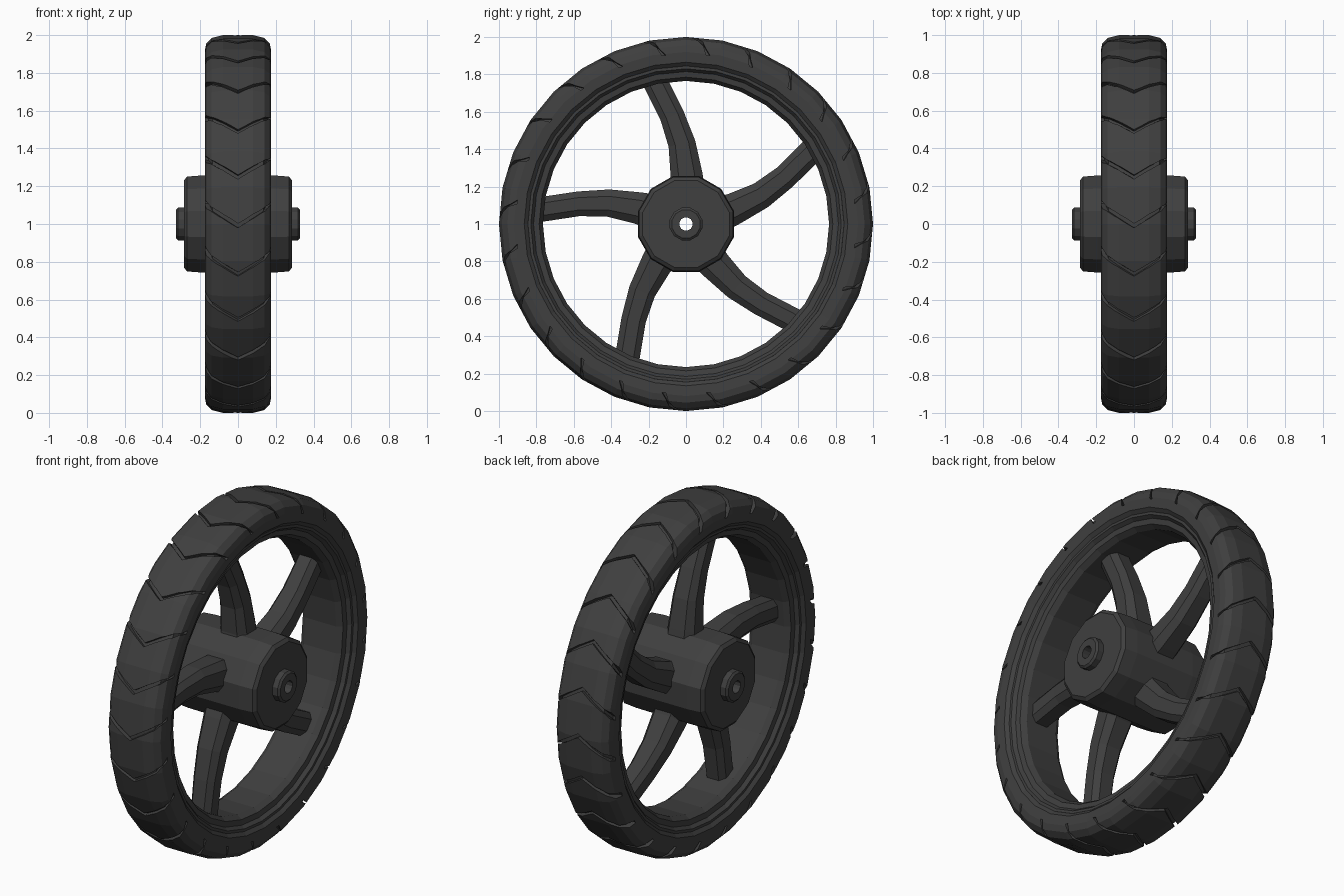
import bpy, bmesh
from math import sin, cos, pi, radians
from mathutils import Vector, Matrix

if "Cube" in bpy.data.objects:
    bpy.data.objects.remove(bpy.data.objects["Cube"], do_unlink=True)

COLOUR = (0.05, 0.05, 0.05, 1)
black = bpy.data.materials.new("black rubber")
black.use_nodes = True
black.diffuse_color = COLOUR
bsdf = black.node_tree.nodes["Principled BSDF"]
bsdf.inputs["Base Color"].default_value = COLOUR
bsdf.inputs["Roughness"].default_value = 0.8


def on_wheel(x, r, angle):
    """Point at radius r; angle runs from the top towards the back."""
    return Vector((x, r * sin(angle), 1 + r * cos(angle)))


def loft(bm, sections, closed):
    """Skin a row of closed sections, joined to a ring or capped."""
    rings = [[bm.verts.new(p) for p in s] for s in sections]
    n = len(rings[0])
    pairs = list(zip(rings, rings[1:]))
    if closed:
        pairs.append((rings[-1], rings[0]))
    for a, b in pairs:
        for i in range(n):
            j = (i + 1) % n
            bm.faces.new((a[i], a[j], b[j], b[i]))
    if not closed:
        bm.faces.new(rings[0])
        bm.faces.new(rings[-1])


def finish(name, bm):
    bmesh.ops.recalc_face_normals(bm, faces=bm.faces)
    mesh = bpy.data.meshes.new(name)
    bm.to_mesh(mesh)
    bm.free()
    mesh.materials.append(black)
    obj = bpy.data.objects.new(name, mesh)
    bpy.context.collection.objects.link(obj)
    return obj


def lathe(name, half, sides, start=0.0):
    """Turn a half profile, mirrored across x = 0, around the axle."""
    profile = half + [(-x, r) for x, r in reversed(half)]
    bm = bmesh.new()
    loft(bm, [[on_wheel(x, r, start + 2 * pi * k / sides) for x, r in profile]
              for k in range(sides)], True)
    return finish(name, bm)


# Tyre, rim, and hub with its end caps and bore
tyre = lathe("tyre", [(0.08, 1.0), (0.14, 0.985), (0.168, 0.955), (0.175, 0.92),
                      (0.172, 0.865), (0.15, 0.84)], 32)
lathe("rim", [(0.135, 0.86), (0.155, 0.845), (0.155, 0.83), (0.135, 0.815),
              (0.13, 0.785), (0.1, 0.765)], 32)
lathe("hub", [(0.19, 0.266), (0.27, 0.26), (0.285, 0.24), (0.285, 0.09),
              (0.318, 0.09), (0.328, 0.078), (0.328, 0.036)], 12, pi / 12)

# Chevron tread grooves: floor point, mouth point and sweep angle per station
HALF_GROOVE = [((0, 0.978), (0, 1.05), 0.0), ((0.08, 0.976), (0.1, 1.05), 3.0),
               ((0.135, 0.963), (0.18, 1.03), 5.2), ((0.155, 0.905), (0.23, 0.92), 8.0)]
STATIONS = [((-a, b), (-c, d), t) for (a, b), (c, d), t in HALF_GROOVE[:0:-1]] + HALF_GROOVE
bm = bmesh.new()
for k in range(24):
    sections = []
    for floor, mouth, sweep in STATIONS:
        lo, hi = (radians(15 * k - 0.5 + sweep + w) for w in (-0.65, 0.65))
        sections.append([on_wheel(*floor, lo), on_wheel(*floor, hi),
                         on_wheel(*mouth, hi), on_wheel(*mouth, lo)])
    loft(bm, sections, False)
cutter = finish("groove_cutter", bm)
cutter.hide_render = True
cut = tyre.modifiers.new("grooves", "BOOLEAN")
cut.operation, cut.solver, cut.object = "DIFFERENCE", "EXACT", cutter
bpy.context.view_layer.objects.active = tyre
bpy.ops.object.modifier_apply(modifier=cut.name)
bpy.data.objects.remove(cutter, do_unlink=True)

# Five curved spokes: centre y, radius, half width and half depth along the path
SPOKE = [(0.005, 0.2, 0.095, 0.09), (0.002, 0.27, 0.085, 0.085), (-0.022, 0.43, 0.073, 0.075),
         (-0.075, 0.58, 0.066, 0.068), (-0.165, 0.76, 0.066, 0.064), (-0.18, 0.79, 0.066, 0.064)]
OUTLINE = [(-1, 0.6), (-0.5, 1), (0.5, 1), (1, 0.6), (1, -0.6), (0.5, -1), (-0.5, -1), (-1, -0.6)]
for k in range(5):
    bm = bmesh.new()
    sections = []
    for i, (y, r, w, d) in enumerate(SPOKE):
        before, after = SPOKE[max(i - 1, 0)], SPOKE[min(i + 1, len(SPOKE) - 1)]
        along = Vector((0, after[0] - before[0], after[1] - before[1])).normalized()
        across = Vector((0, along.z, -along.y))
        sections.append([Vector((d * v, y, r)) + across * (w * u) for u, v in OUTLINE])
    loft(bm, sections, False)
    bm.transform(Matrix.Translation((0, 0, 1)) @ Matrix.Rotation(-2 * pi * k / 5, 4, "X"))
    finish(f"spoke_{k + 1}", bm)
